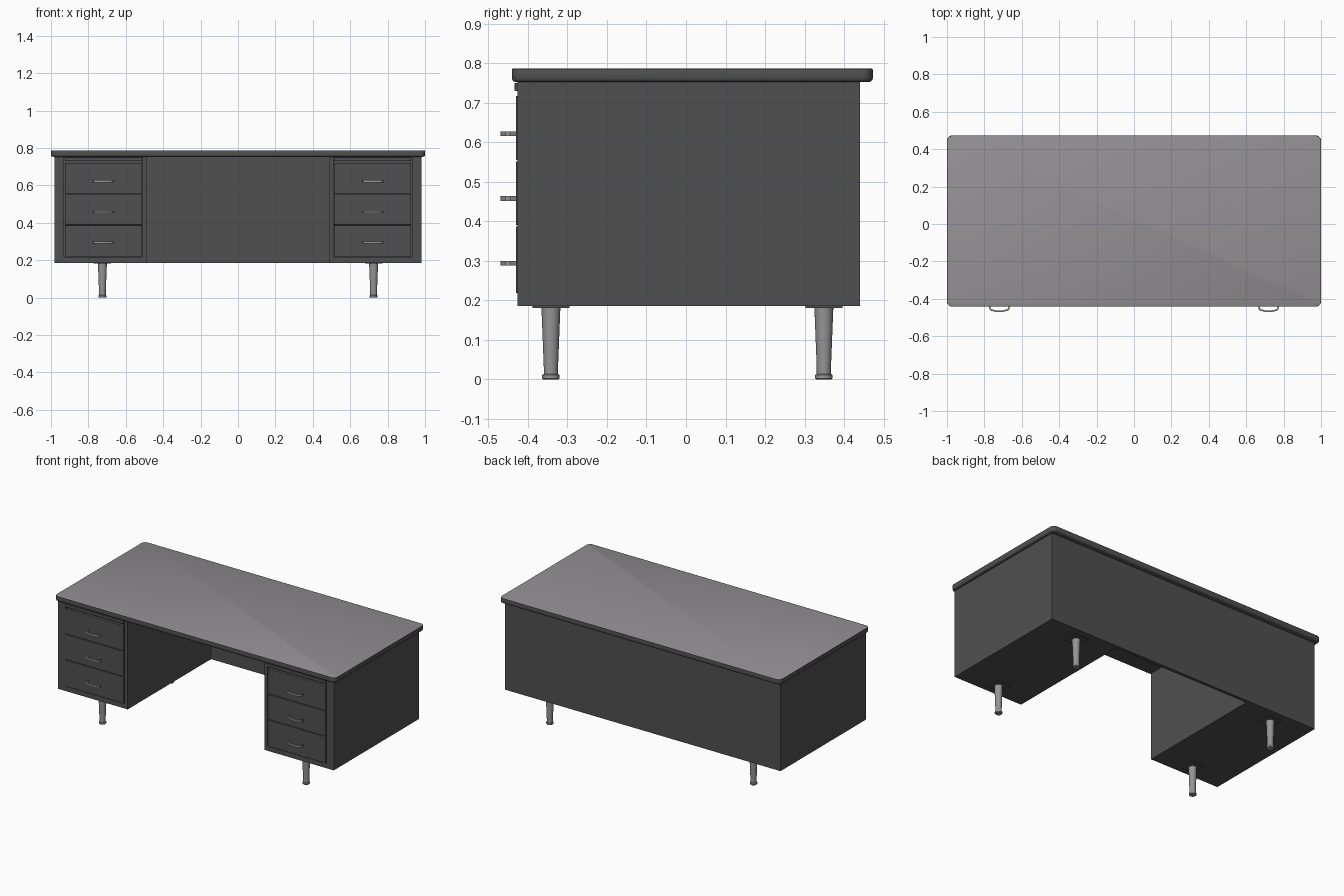
import bpy, bmesh, math
from mathutils import Vector

if "Cube" in bpy.data.objects:
    bpy.data.objects.remove(bpy.data.objects["Cube"], do_unlink=True)


def material(name, rgb):
    m = bpy.data.materials.new(name)
    m.use_nodes = True
    m.diffuse_color = (*rgb, 1)
    m.node_tree.nodes["Principled BSDF"].inputs["Base Color"].default_value = (*rgb, 1)
    return m


CHARCOAL = material("charcoal_steel", (0.08, 0.08, 0.08))
GREY = material("warm_grey_laminate", (0.29, 0.28, 0.29))
METAL = material("brushed_metal", (0.3, 0.3, 0.3))


def finish(name, bm, *mats):
    bmesh.ops.recalc_face_normals(bm, faces=bm.faces)
    mesh = bpy.data.meshes.new(name)
    bm.to_mesh(mesh)
    bm.free()
    ob = bpy.data.objects.new(name, mesh)
    bpy.context.collection.objects.link(ob)
    for m in mats:
        mesh.materials.append(m)
    return ob


def smooth(ob):
    bpy.ops.object.select_all(action="DESELECT")
    ob.select_set(True)
    bpy.context.view_layer.objects.active = ob
    bpy.ops.object.shade_smooth_by_angle(angle=math.radians(35))


def box_mesh(lo, hi):
    bm = bmesh.new()
    bmesh.ops.create_cube(bm, size=1)
    lo, hi = Vector(lo), Vector(hi)
    for v in bm.verts:
        v.co = (lo + hi) / 2 + v.co * (hi - lo)
    return bm


def box(name, x, y, z, mat, bevel=0):
    x = sorted(x)
    bm = box_mesh((x[0], y[0], z[0]), (x[1], y[1], z[1]))
    if bevel:
        bmesh.ops.bevel(bm, geom=bm.edges[:], offset=bevel, segments=2, profile=0.5, affect="EDGES")
    return finish(name, bm, mat)


def lathe(name, profile, x, y, mat, steps=24):
    bm = bmesh.new()
    rings = [[bm.verts.new((x + r * math.cos(math.tau * i / steps), y + r * math.sin(math.tau * i / steps), z))
              for i in range(steps)] for r, z in profile]
    for a, b in zip(rings, rings[1:]):
        for i in range(steps):
            j = (i + 1) % steps
            bm.faces.new((a[i], a[j], b[j], b[i]))
    bm.faces.new(rings[0])
    bm.faces.new(rings[-1])
    ob = finish(name, bm, mat)
    smooth(ob)


# Desktop: rounded corners and edges, pale laminate on the upper face only
bm = box_mesh((-1, -0.441, 0.753), (1, 0.473, 0.787))
upright = [e for e in bm.edges if abs(e.verts[0].co.z - e.verts[1].co.z) > 0.01]
bmesh.ops.bevel(bm, geom=upright, offset=0.028, segments=6, profile=0.5, affect="EDGES")
low = [e for e in bm.edges if all(v.co.z < 0.76 for v in e.verts)]
bmesh.ops.bevel(bm, geom=low, offset=0.01, segments=3, profile=0.5, affect="EDGES")
high = [e for e in bm.edges if all(v.co.z > 0.78 for v in e.verts)]
bmesh.ops.bevel(bm, geom=high, offset=0.003, segments=2, profile=0.5, affect="EDGES")
bm.normal_update()
for f in bm.faces:
    f.material_index = int(f.normal.z > 0.95)
smooth(finish("desktop", bm, CHARCOAL, GREY))

# Back panel behind the knee space
box("back_panel", (-0.486, 0.486), (0.42, 0.44), (0.186, 0.756), CHARCOAL)

FRONT = -0.427
for s, side in ((1, "left"), (-1, "right")):
    # Pedestal case with a shallow recess for the drawers
    bm = box_mesh((0.486, FRONT, 0.186), (0.981, 0.44, 0.756))
    face = min(bm.faces, key=lambda f: f.calc_center_median().y)
    inner = bmesh.ops.inset_individual(bm, faces=[face], thickness=0.02)
    for v in face.verts:
        v.co.x = 0.51 if v.co.x < 0.7 else 0.93
        v.co.z = 0.216 if v.co.z < 0.4 else 0.753
    bmesh.ops.inset_individual(bm, faces=[face], thickness=0.0001)
    for v in face.verts:
        v.co.y += 0.014
    for v in bm.verts:
        v.co.x *= s
    finish(side + "_pedestal", bm, CHARCOAL)

    # Pull-out writing slide above the drawers
    box(side + "_writing_slide", (s * 0.514, s * 0.926), (-0.434, -0.405), (0.73, 0.75), CHARCOAL, 0.002)

    # Drawer fronts with bent bar pulls
    for n, (z0, z1) in enumerate(((0.219, 0.387), (0.391, 0.552), (0.556, 0.718))):
        tag = f"{side}_drawer_{n + 1}"
        box(tag, (s * 0.514, s * 0.926), (-0.431, -0.405), (z0, z1), CHARCOAL, 0.002)
        z = 0.294 + n * 0.164
        half = [(0.046, -0.428), (0.055, -0.446), (0.053, -0.457), (0.044, -0.464), (0.02, -0.47)]
        outer = half + [(-x, y) for x, y in reversed(half)]
        bm = bmesh.new()
        loops = [[bm.verts.new((s * 0.72 + x * kx, -0.428 + (y + 0.428) * ky, z + dz)) for x, y in outer]
                 for kx, ky, dz in ((1, 1, -0.006), (1, 1, 0.006), (0.87, 0.8, 0.006), (0.87, 0.8, -0.006))]
        for k in range(4):
            a, b = loops[k], loops[(k + 1) % 4]
            for i in range(len(outer) - 1):
                bm.faces.new((a[i], a[i + 1], b[i + 1], b[i]))
        for i in (0, -1):
            bm.faces.new([l[i] for l in loops])
        smooth(finish(tag + "_pull", bm, METAL))

    # Tapered legs with flared feet and square mounting plates
    for y, end in ((-0.342, "front"), (0.349, "back")):
        x = s * 0.725
        box(f"{side}_{end}_leg_plate", (x - 0.047, x + 0.047), (y - 0.047, y + 0.047), (0.181, 0.187), CHARCOAL)
        lathe(f"{side}_{end}_leg",
              [(0.019, 0), (0.022, 0.003), (0.022, 0.011), (0.018, 0.014), (0.018, 0.03), (0.024, 0.182)],
              x, y, METAL)
